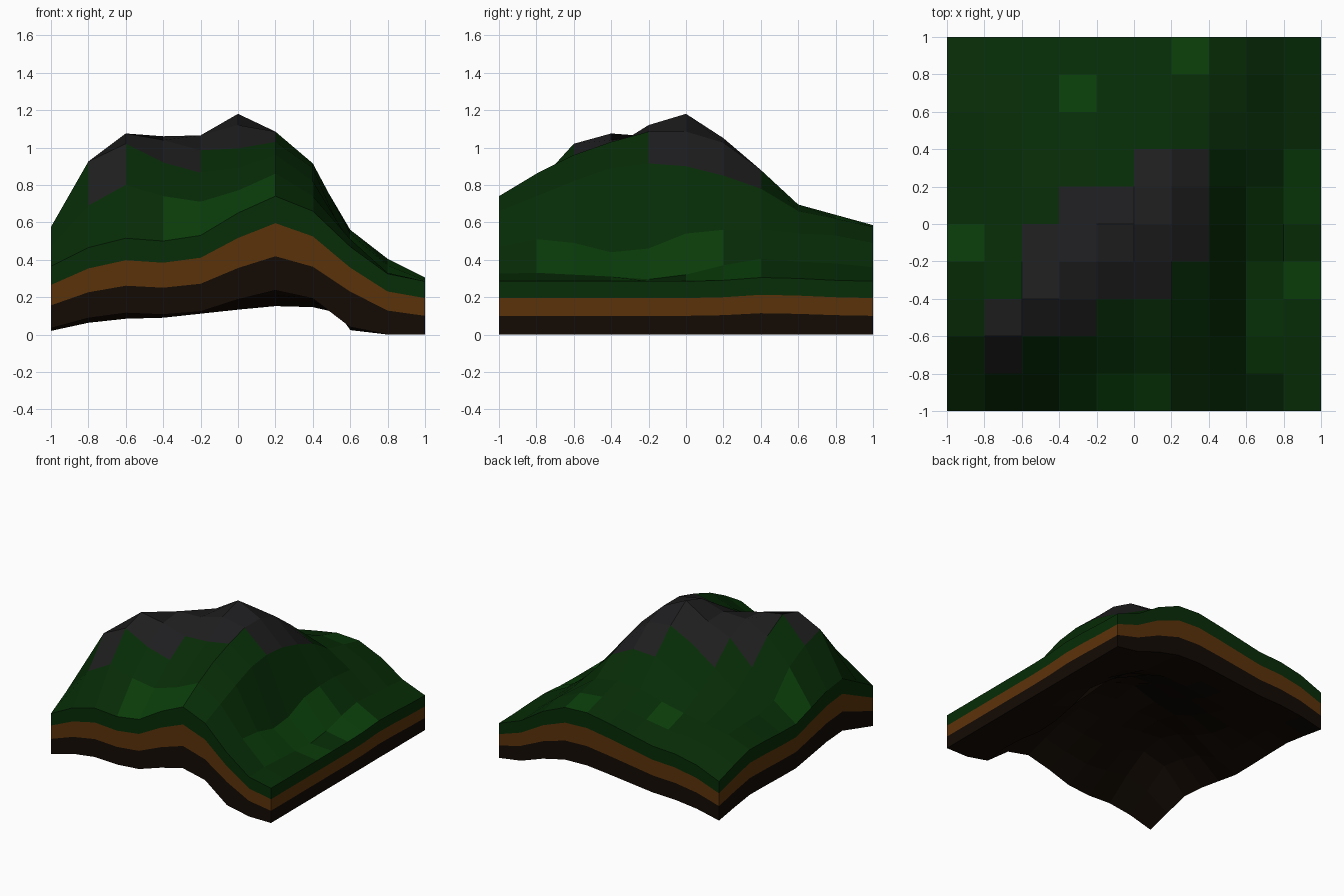
import bpy, bmesh

if "Cube" in bpy.data.objects:
    bpy.data.objects.remove(bpy.data.objects["Cube"])

N = 11
STEP = 0.2
BASE = 28.5

# Hill height (hundredths) on an 11 x 11 grid, rows front to back, left to right
HILL = [
    [36.5, 46.5, 51.5, 50, 53, 65, 74, 66, 47, 32.5, 28.5],
    [47, 69, 80, 74, 71, 77, 86, 74, 51, 33, 28.5],
    [57.5, 92.5, 102, 92, 86.5, 89, 96, 82, 49, 32, 28.5],
    [55, 87, 107.5, 104, 98.5, 99.5, 103, 89, 44, 31, 28.5],
    [49, 77, 97, 106, 106.5, 112, 108.5, 91.5, 46, 29.5, 28.5],
    [43, 57, 79, 98, 106, 118, 108.5, 90, 54, 32, 28.5],
    [43.5, 53, 66, 81, 95, 105, 102.5, 85, 56, 37, 29],
    [44.5, 53, 60, 68, 78, 87, 88, 78, 56, 40.5, 30.5],
    [45, 52, 56, 59, 63, 68, 69.5, 66, 54, 39, 30],
    [40, 48, 52, 53, 56, 60, 64, 62, 53, 38, 29],
    [34, 42, 46, 47, 51, 55, 58.5, 57.5, 49, 36, 28.5],
]

# Strata surfaces: (height at the low edge, share of the hill's relief)
FLOOR, ROCK_TOP, CLAY_TOP, GROUND = (-.01, .54), (.10, .70), (.195, .88), (.285, 1)

# Brighter grass cells as (column, row)
BRIGHT = {(6, 9), (3, 8), (0, 4), (9, 3), (8, 1), (8, 2), (8, 3), (8, 4),
          (8, 5), (9, 5), (9, 6), (3, 0), (4, 0), (5, 0)}


def material(name, rgb):
    m = bpy.data.materials.new(name)
    m.diffuse_color = (*rgb, 1)
    m.use_nodes = True
    m.node_tree.nodes["Principled BSDF"].inputs["Base Color"].default_value = m.diffuse_color
    return m


GRASS = material("grass", (.002, .025, .002))
LIGHT = material("light_grass", (.003, .046, .003))
STONE = material("stone", (.013, .013, .014))
CLAY = material("clay", (.105, .032, .003))
BEDROCK = material("bedrock", (.006, .003, .001))


def point(i, j, surface):
    low, share = surface
    z = low + share * (HILL[j][i] - BASE) / 100
    if surface == FLOOR and i >= 8 and j < 6:   # underside dips at front right
        z -= .05
    return (i * STEP - 1, j * STEP - 1, max(z, 0))


# Perimeter grid indices, counter-clockwise seen from above
E = N - 1
RIM = ([(i, 0) for i in range(E)] + [(E, j) for j in range(E)]
       + [(i, E) for i in range(E, 0, -1)] + [(0, j) for j in range(E, 0, -1)])


def stratum(name, lower, upper, mats, floor=False, cap=False):
    """Side wall between two surfaces, optionally closed below or above."""
    bm = bmesh.new()
    cache = {}

    def vert(i, j, s):
        if (i, j, s) not in cache:
            cache[i, j, s] = bm.verts.new(point(i, j, s))
        return cache[i, j, s]

    for a, b in zip(RIM, RIM[1:] + RIM[:1]):
        bm.faces.new([vert(*a, lower), vert(*b, lower), vert(*b, upper), vert(*a, upper)])
    for j in range(E):
        for i in range(E):
            cell = [(i, j), (i + 1, j), (i + 1, j + 1), (i, j + 1)]
            if floor:
                bm.faces.new([vert(*c, lower) for c in reversed(cell)])
            if cap:
                f = bm.faces.new([vert(*c, upper) for c in cell])
                mid = f.calc_center_median()
                # stone follows the diagonal crest, grass everywhere else
                if mid.z - .25 * abs(mid.x - mid.y) > .845:
                    f.material_index = 2
                elif (i, j) in BRIGHT:
                    f.material_index = 1
    me = bpy.data.meshes.new(name)
    bm.to_mesh(me)
    bm.free()
    for m in mats:
        me.materials.append(m)
    ob = bpy.data.objects.new(name, me)
    bpy.context.collection.objects.link(ob)


# Layers from the bottom up
stratum("bedrock_layer", FLOOR, ROCK_TOP, [BEDROCK], floor=True)
stratum("clay_layer", ROCK_TOP, CLAY_TOP, [CLAY])
stratum("grass_hill", CLAY_TOP, GROUND, [GRASS, LIGHT, STONE], cap=True)
